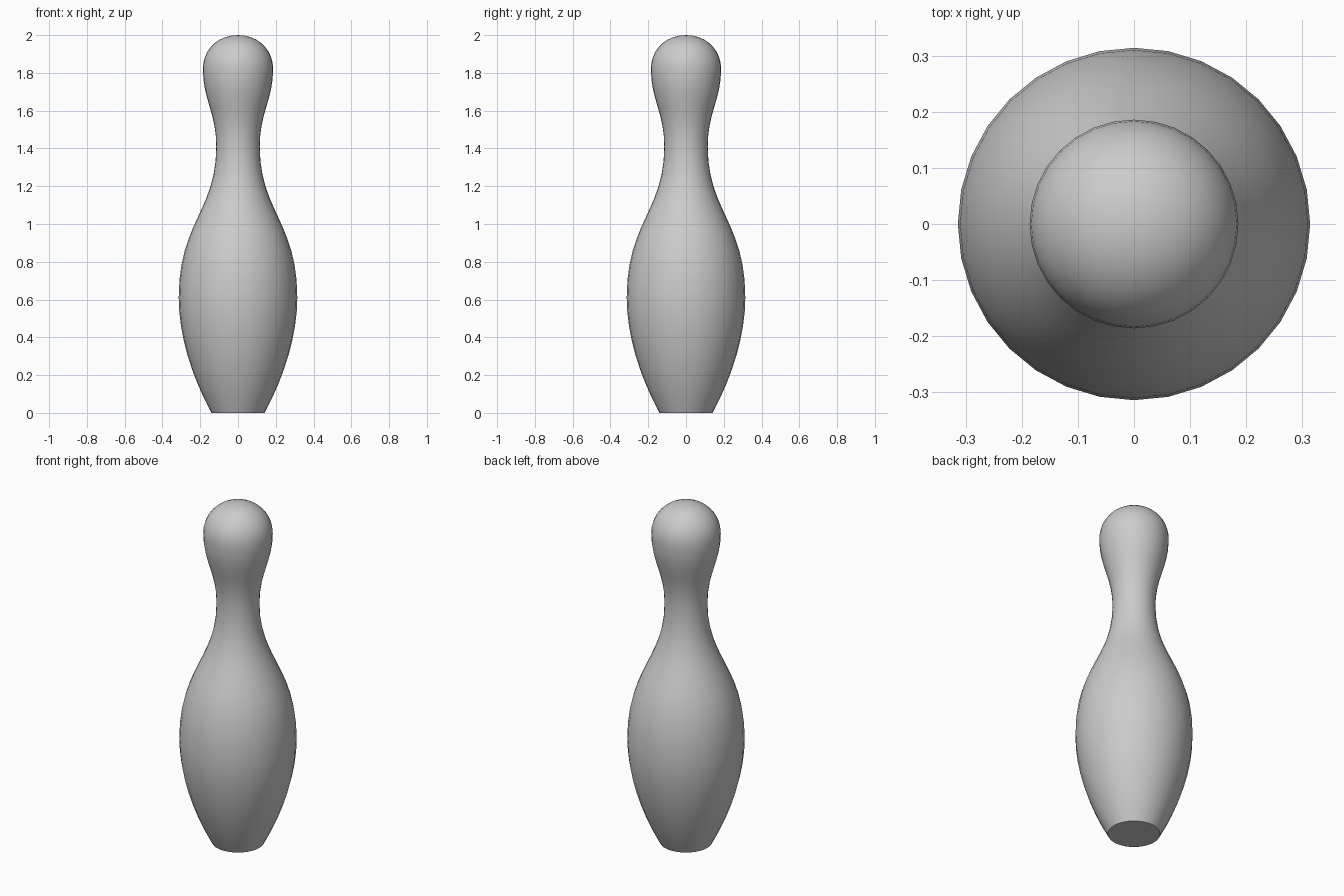
import bpy, bmesh, math
from mathutils import Vector
from mathutils.geometry import interpolate_bezier

if "Cube" in bpy.data.objects:
    bpy.data.objects.remove(bpy.data.objects["Cube"])

SIDES = 32

# Half-profile as bezier spans (radius, height): belly, shoulder, neck, head dome
spans = [
    ((0.14, 0), (0.25, 0.20), (0.314, 0.42), (0.314, 0.61), 9),
    ((0.314, 0.61), (0.314, 1.01), (0.115, 1.07), (0.115, 1.41), 13),
    ((0.115, 1.41), (0.115, 1.59), (0.186, 1.66), (0.186, 1.82), 9),
    ((0.186, 1.82), (0.186, 1.925), (0.105, 2.0), (0, 2.0), 10),
]
profile = []
for a, b, c, d, n in spans:
    pts = interpolate_bezier(*[Vector((r, 0, z)) for r, z in (a, b, c, d)], n)
    profile += pts[1:] if profile else pts

# Lathe the profile around z
bm = bmesh.new()
verts = [bm.verts.new(p) for p in profile]
edges = [bm.edges.new(pair) for pair in zip(verts, verts[1:])]
bmesh.ops.spin(bm, geom=verts + edges, cent=(0, 0, 0), axis=(0, 0, 1),
               angle=math.tau, steps=SIDES, use_duplicate=False)
bmesh.ops.remove_doubles(bm, verts=bm.verts[:], dist=0.0005)

# Flat base
bmesh.ops.holes_fill(bm, edges=[e for e in bm.edges if e.is_boundary], sides=0)
bmesh.ops.recalc_face_normals(bm, faces=bm.faces[:])

mesh = bpy.data.meshes.new("bowling_pin")
bm.to_mesh(mesh)
bm.free()
pin = bpy.data.objects.new("bowling_pin", mesh)
bpy.context.collection.objects.link(pin)

# Smooth body, crisp base rim
bpy.context.view_layer.objects.active = pin
pin.select_set(True)
bpy.ops.object.shade_smooth_by_angle(angle=math.radians(40))
